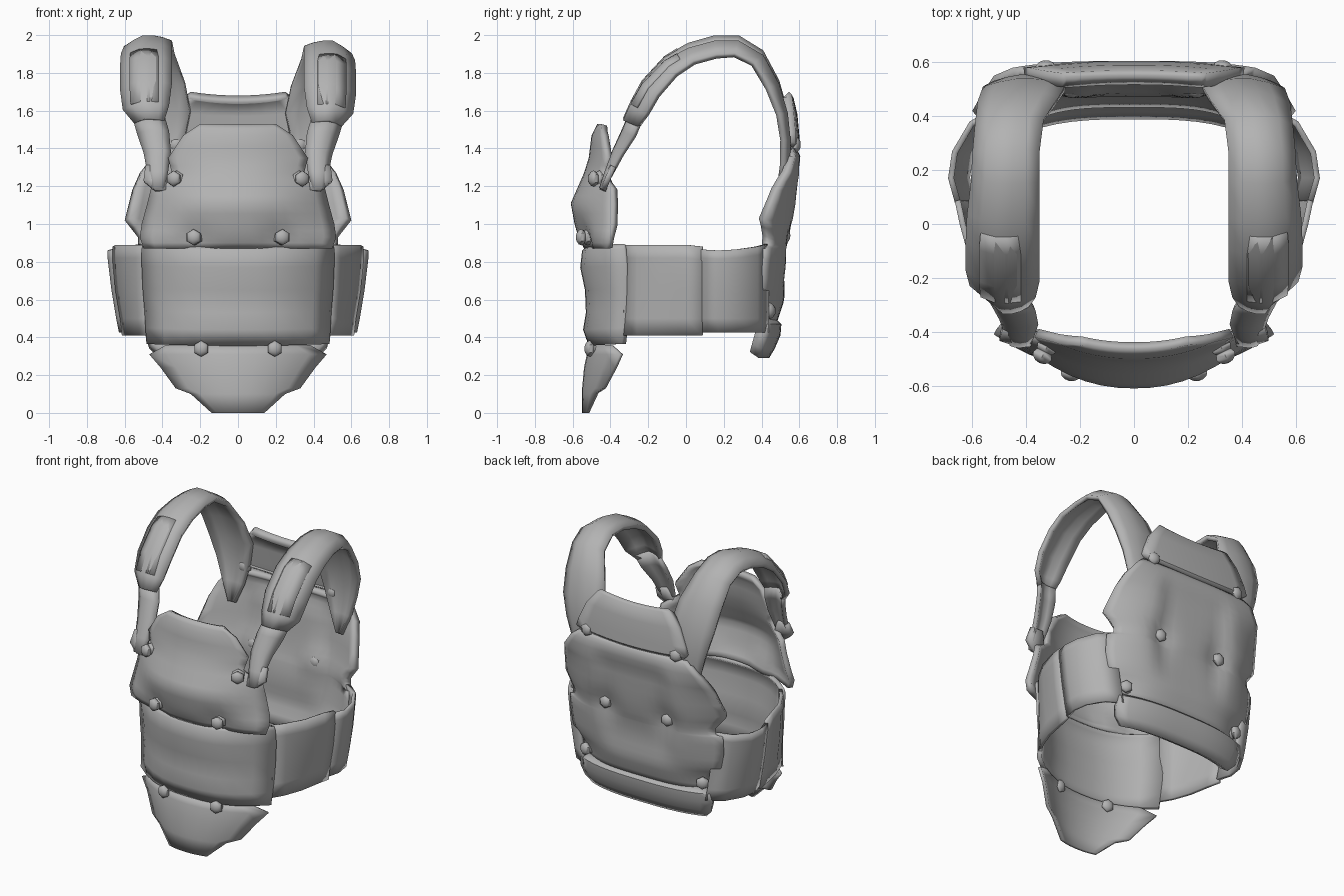
import bpy, math
from mathutils import Vector

if "Cube" in bpy.data.objects:
    bpy.data.objects.remove(bpy.data.objects["Cube"])

grey = bpy.data.materials.new("worn_grey")
grey.diffuse_color = (0.45, 0.45, 0.45, 1)
grey.use_nodes = True
grey.node_tree.nodes["Principled BSDF"].inputs["Base Color"].default_value = grey.diffuse_color


def finish(ob, angle=40):
    ob.data.materials.append(grey)
    bpy.ops.object.select_all(action='DESELECT')
    bpy.context.view_layer.objects.active = ob
    ob.select_set(True)
    bpy.ops.object.shade_smooth_by_angle(angle=math.radians(angle))


def sheet(name, rows, thick, mirror=False):
    """Skin a grid of points and thicken it inwards."""
    n = len(rows[0])
    faces = [(r * n + c, (r + 1) * n + c, (r + 1) * n + c + 1, r * n + c + 1)
             for r in range(len(rows) - 1) for c in range(n - 1)]
    me = bpy.data.meshes.new(name)
    me.from_pydata([p for row in rows for p in row], [], faces)
    ob = bpy.data.objects.new(name, me)
    bpy.context.collection.objects.link(ob)
    sol = ob.modifiers.new("thickness", 'SOLIDIFY')
    sol.thickness, sol.offset = thick, -1
    if mirror:
        ob.modifiers.new("mirror", 'MIRROR').use_mirror_merge = False
    finish(ob)
    return ob


def plate(name, profile, thick, back=False, cols=10, power=2.2, sag=0.0, dent=None, cuts=1):
    """Curved plate from rows of (z, half width, y at centre, y at edge)."""
    fine = [profile[0]]
    for a, b in zip(profile, profile[1:]):
        fine += [[p + (q - p) * k / cuts for p, q in zip(a, b)] for k in range(1, cuts + 1)]
    rows = []
    for z, w, yc, ye in fine:
        ts = [-1 + 2 * i / cols for i in range(cols + 1)]
        if back:
            ts.reverse()
        row = []
        for t in ts:
            x, y = t * w, yc + (ye - yc) * abs(t) ** power
            row.append((x, y + (dent(x, z) if dent else 0), z - sag * t * t))
        rows.append(row)
    return sheet(name, rows, thick)


def strap(name, path, thick, lift=0.0, bow=0.03, cols=5):
    """Band along (y, z, inner x, outer x, outer drop), bowed across its width; right side hangs lower."""
    for s, side in ((-1, "left"), (1, "right")):
        rows = []
        for i, (y, z, x0, x1, drop) in enumerate(path):
            a, b = path[max(i - 1, 0)], path[min(i + 1, len(path) - 1)]
            tan = Vector((b[0] - a[0], b[1] - a[1])).normalized()
            dz = -.028 * max(0, (z - 1.3) / .7) if s > 0 else 0
            drop *= 1.2 if s > 0 else .9
            row = []
            for c in range(cols, -1, -1):
                t = c / cols
                d = bow * (2 * t - 1) ** 2 * min(1, .4 + drop) + drop * .036 * max(0, t - 0.6) / 0.4 - lift
                row.append((s * (x0 + (x1 - x0) * t), y + tan.y * d, z + dz - tan.x * d))
            rows.append(row if s > 0 else row[::-1])
        sheet(side + "_" + name, rows, thick)


def rivet(name, x, y, z, direction, depth=.035):
    """Six-sided domed stud outside and its counterpart on the inside."""
    for s in (-1, 1):
        d = Vector((s * direction[0], direction[1], 0)).normalized()
        for k in (0, depth):
            bpy.ops.mesh.primitive_uv_sphere_add(segments=6, ring_count=6, radius=0.043,
                                                 location=Vector((s * x, y, z)) - d * k)
            ob = bpy.context.object
            ob.name = name
            ob.scale.z = 0.65
            ob.rotation_euler = d.to_track_quat('Z', 'Y').to_euler()
            finish(ob, 50)


# Chest plate, pulled in slightly at its lower rivets
def chest_dent(x, z):
    return .03 * math.exp(-((abs(x) - .235) ** 2 + (z - .93) ** 2) / .006)

plate("chest_plate", [
    (1.53, .20, -.47, -.45), (1.47, .29, -.50, -.44), (1.35, .37, -.515, -.42),
    (1.27, .35, -.54, -.44), (1.19, .46, -.575, -.39), (1.11, .48, -.61, -.385),
    (1.00, .51, -.59, -.39), (.93, .52, -.57, -.41), (.87, .50, -.54, -.42)],
    .035, cols=16, cuts=2, dent=chest_dent)

# Front belt panel
plate("front_belt", [
    (.885, .50, -.525, -.33), (.86, .51, -.55, -.33), (.77, .51, -.56, -.32),
    (.65, .505, -.535, -.32), (.53, .495, -.53, -.32), (.44, .49, -.545, -.33),
    (.355, .485, -.515, -.34)], .03, power=2.6, sag=-.01)

# Lower front guard
plate("lower_guard", [
    (.36, .38, -.51, -.40), (.31, .47, -.525, -.35), (.24, .41, -.54, -.38),
    (.13, .33, -.55, -.44), (.10, .25, -.55, -.48), (.0, .14, -.55, -.53)], .02)

# Side belts: front half meets the back half
def side_belt(name, path, levels):
    rows = []
    for z, dx in levels:
        rows.append([(x + dx * max(0, min(1, (y + .33) * 4)), y, z + (dz if z > .8 else 0))
                     for x, y, dz in path])
    sheet(name, rows, .022, mirror=True)

side_belt("side_belt_front", [(.485, -.33, 0), (.54, -.26, 0), (.605, -.14, 0), (.642, 0, 0), (.66, .085, -.01)],
          [(.89, .005), (.82, .005), (.65, -.01), (.50, -.035), (.41, -.045)])
side_belt("side_belt_back", [(.655, .08, 0), (.68, .17, -.005), (.665, .27, 0), (.60, .38, .015), (.50, .44, .03)],
          [(.865, .01), (.82, .01), (.65, -.01), (.50, -.035), (.425, -.05)])

# Quilted back plate: sunken centre, deeper at the middle rivets
def back_dent(x, z):
    band = max(0, min(1, (z - .62) / .15)) * max(0, min(1, (1.34 - z) / .12))
    side = max(0, min(1, (.30 - abs(x)) / .1))
    pull = math.exp(-((abs(x) - .23) ** 2 + (z - .94) ** 2) / .008)
    low = math.exp(-((abs(x) - .43) ** 2 + (z - .54) ** 2) / .008)
    return -.03 * band * side - .03 * pull - .01 * low

plate("back_plate", [
    (1.40, .40, .585, .565), (1.36, .45, .605, .58), (1.27, .52, .61, .55),
    (1.18, .56, .605, .49), (1.02, .60, .59, .42), (.93, .53, .575, .44),
    (.89, .53, .565, .44), (.87, .57, .56, .42), (.76, .57, .545, .41),
    (.66, .55, .53, .41), (.58, .48, .515, .41), (.46, .45, .475, .40)],
    .045, back=True, power=3.2, cols=24, cuts=2, dent=back_dent)

# Padded bolsters above and below
plate("upper_back_pad", [
    (1.68, .25, .55, .545), (1.665, .27, .57, .56), (1.58, .34, .59, .57),
    (1.47, .39, .60, .58), (1.41, .41, .605, .58), (1.385, .38, .585, .565)], .055, back=True, sag=-.02)
plate("lower_back_pad", [
    (.50, .44, .475, .41), (.47, .48, .505, .43), (.41, .49, .50, .42),
    (.34, .47, .47, .40), (.29, .42, .44, .385)], .06, back=True, power=3, cols=14)

# Shoulder straps
strap("shoulder_strap", [
    (-.335, 1.56, .39, .55, 1.2), (-.30, 1.64, .365, .61, 1.5), (-.235, 1.76, .35, .625, 1.5),
    (-.115, 1.89, .35, .625, 1.3), (.01, 1.96, .35, .62, 1), (.15, 2.0, .35, .605, 1),
    (.28, 2.0, .35, .60, .9), (.41, 1.92, .335, .59, .7), (.495, 1.76, .28, .58, .5),
    (.54, 1.60, .25, .56, .3), (.555, 1.45, .28, .52, .2), (.55, 1.30, .32, .48, .2),
    (.53, 1.17, .37, .43, .2)], .03)
strap("shoulder_patch", [
    (-.295, 1.65, .42, .57, .6), (-.235, 1.76, .42, .575, .6), (-.115, 1.89, .42, .575, .6),
    (-.05, 1.93, .43, .57, .6)], .02, lift=0, bow=.008, cols=3)
strap("front_strap", [
    (-.46, 1.19, .39, .46, 0), (-.43, 1.28, .37, .48, .3), (-.39, 1.39, .355, .50, .6),
    (-.34, 1.50, .365, .535, 1), (-.305, 1.585, .39, .56, 1)], .025, bow=.02, cols=4)
# Strap end clip beside the chest plate
strap("strap_clip", [
    (-.45, 1.18, .37, .44, 0), (-.43, 1.23, .37, .50, 0), (-.395, 1.31, .41, .49, 0)],
    .03, lift=.008, bow=.01, cols=2)

# Rivets
rivet("chest_rivet", .34, -.49, 1.24, (.5, -1))
rivet("lower_chest_rivet", .235, -.555, .93, (.2, -1))
rivet("guard_rivet", .195, -.51, .34, (.2, -1))
rivet("upper_back_rivet", .33, .58, 1.42, (.2, 1), .045)
rivet("middle_back_rivet", .23, .525, .94, (.1, 1), .03)
rivet("lower_back_rivet", .435, .445, .54, (.5, 1))
